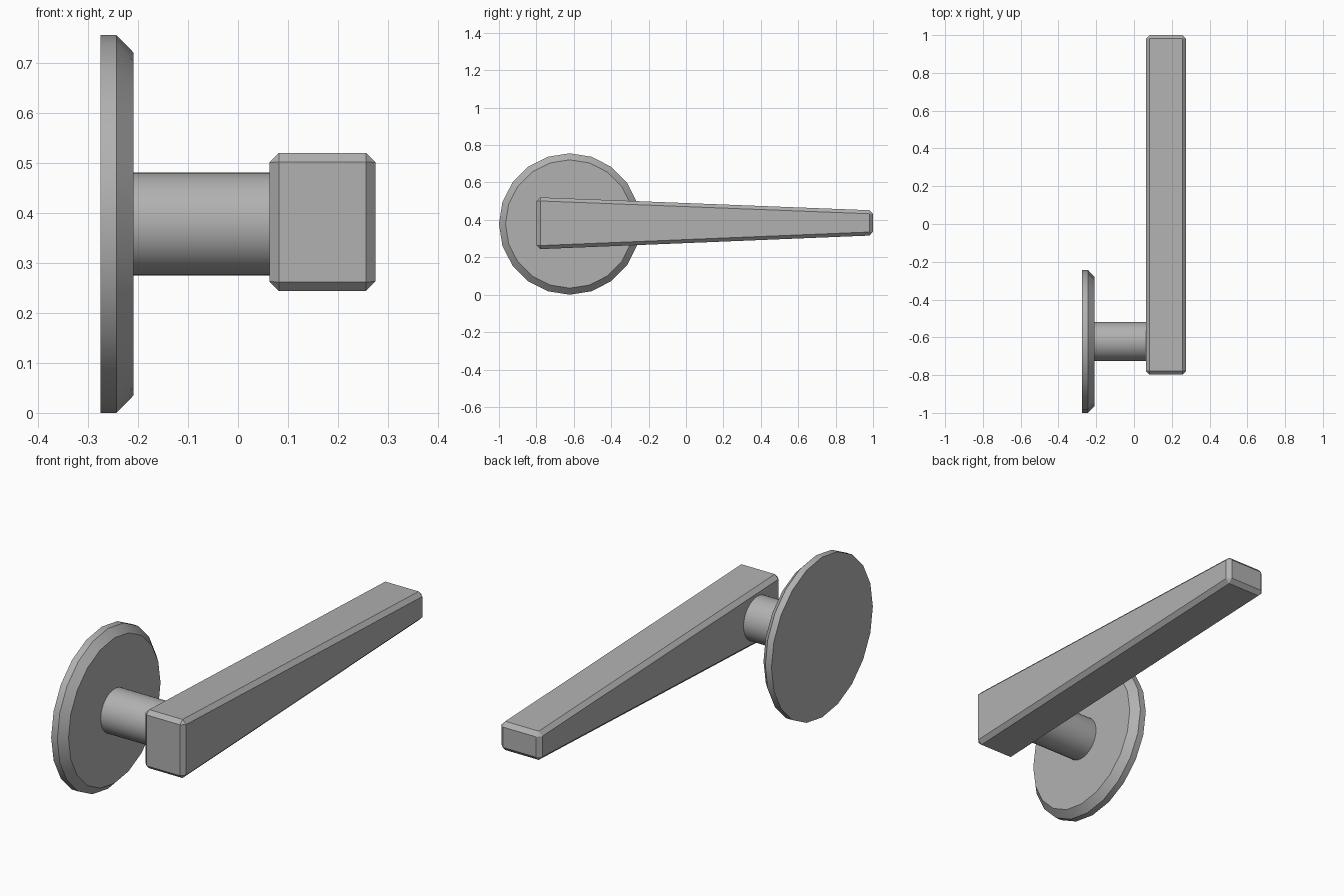
import bpy, bmesh
from math import pi, cos, sin

if "Cube" in bpy.data.objects:
    bpy.data.objects.remove(bpy.data.objects["Cube"])

CY, CZ = -0.622, 0.378  # spindle axis, running along x

# Dark grey metal
metal = bpy.data.materials.new("dark_grey_metal")
metal.diffuse_color = (0.44, 0.44, 0.44, 1)
metal.use_nodes = True
metal.node_tree.nodes["Principled BSDF"].inputs["Base Color"].default_value = metal.diffuse_color


def make_object(name, bm):
    bmesh.ops.recalc_face_normals(bm, faces=bm.faces[:])
    mesh = bpy.data.meshes.new(name)
    bm.to_mesh(mesh)
    bm.free()
    mesh.materials.append(metal)
    ob = bpy.data.objects.new(name, mesh)
    bpy.context.collection.objects.link(ob)
    return ob


def lathe_x(name, profile, sides):
    """Capped solid around the spindle axis; profile is (x, radius) pairs."""
    bm = bmesh.new()
    angles = [2 * pi * i / sides for i in range(sides)]
    rings = [[bm.verts.new((x, CY + r * sin(a), CZ + r * cos(a))) for a in angles]
             for x, r in profile]
    for low, high in zip(rings, rings[1:]):
        for i in range(sides):
            j = (i + 1) % sides
            bm.faces.new((low[i], low[j], high[j], high[i]))
    bm.faces.new(rings[0])
    bm.faces.new(rings[-1])
    ob = make_object(name, bm)
    bpy.ops.object.select_all(action='DESELECT')
    bpy.context.view_layer.objects.active = ob
    ob.select_set(True)
    bpy.ops.object.shade_smooth_by_angle()
    return ob


# Twenty-sided wall plate with a chamfered front rim
lathe_x("wall_plate", [(-0.275, 0.378), (-0.243, 0.378), (-0.209, 0.343)], 20)

# Smooth round spindle, set slightly into plate and lever
lathe_x("spindle", [(-0.22, 0.103), (0.075, 0.103)], 32)

# Tapered lever with chamfered edges
bm = bmesh.new()
bmesh.ops.create_cube(bm, size=1)
for v in bm.verts:
    at_tip = v.co.y > 0
    half_height = 0.067 if at_tip else 0.139
    v.co.x = 0.275 if v.co.x > 0 else 0.063
    v.co.y = 1.0 if at_tip else -0.798
    v.co.z = (0.384 if at_tip else 0.382) + (half_height if v.co.z > 0 else -half_height)
lever = make_object("lever", bm)
bevel = lever.modifiers.new("chamfer", 'BEVEL')
bevel.width = 0.019
bevel.segments = 1
bevel.limit_method = 'NONE'
